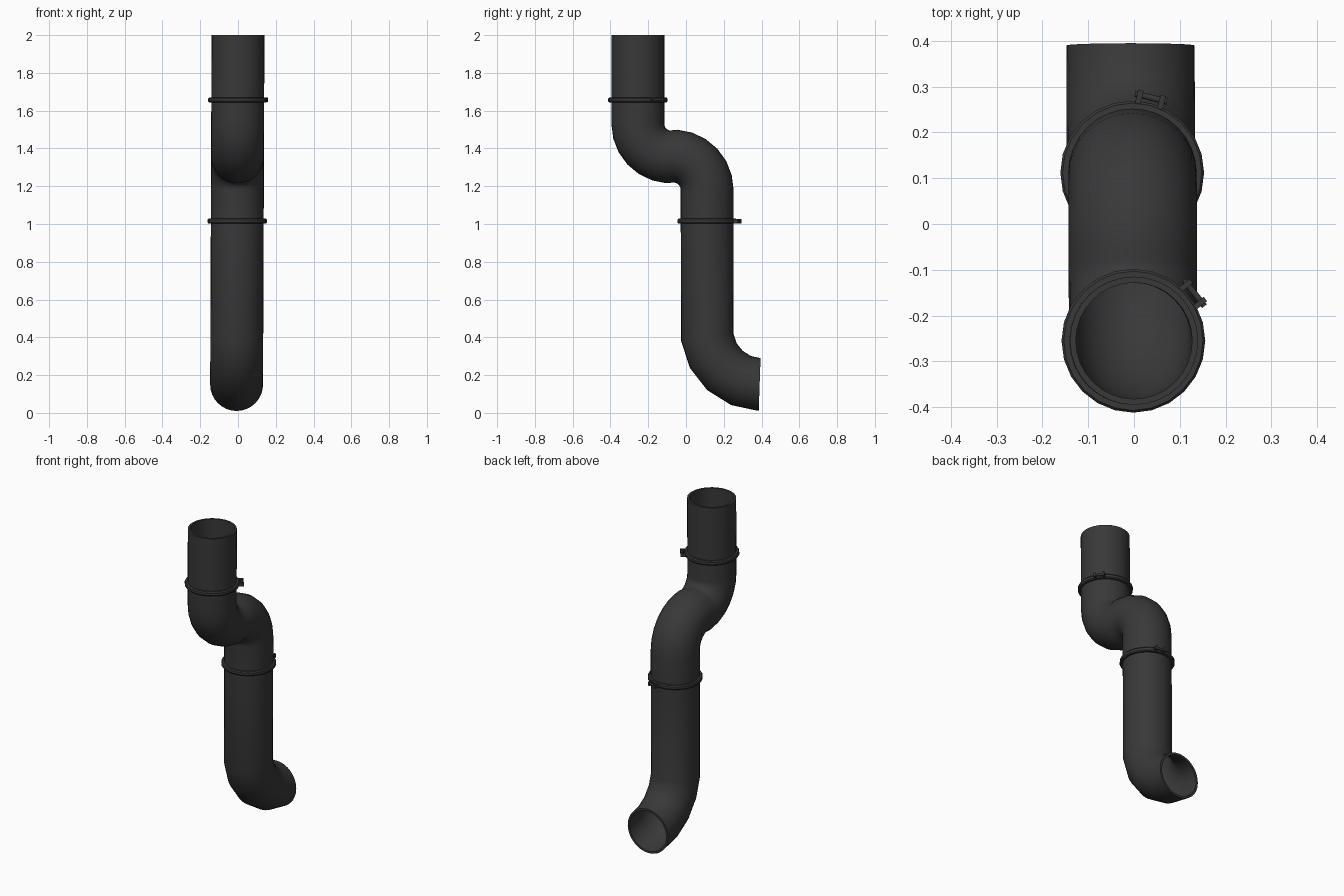
import bpy, bmesh
from math import sin, cos, pi, radians
from mathutils import Vector, Matrix

if "Cube" in bpy.data.objects:
    bpy.data.objects.remove(bpy.data.objects["Cube"])

R, WALL = 0.14, 0.013
X = Vector((1, 0, 0))


def material(name, value):
    m = bpy.data.materials.new(name)
    m.use_nodes = True
    m.diffuse_color = (value, value, value, 1)
    m.node_tree.nodes["Principled BSDF"].inputs["Base Color"].default_value = m.diffuse_color
    return m


DARK = material("dark grey metal", 0.04)


def finish(name, bm, angle):
    bmesh.ops.recalc_face_normals(bm, faces=bm.faces)
    mesh = bpy.data.meshes.new(name)
    bm.to_mesh(mesh)
    bm.free()
    mesh.materials.append(DARK)
    ob = bpy.data.objects.new(name, mesh)
    bpy.context.collection.objects.link(ob)
    bpy.ops.object.select_all(action="DESELECT")
    ob.select_set(True)
    bpy.context.view_layer.objects.active = ob
    bpy.ops.object.shade_smooth_by_angle(angle=radians(angle))
    return ob


def add_rings(bm, rings, sides):
    """Skin a closed loop of circles given as (centre, in-plane axis, radius)."""
    loops = []
    for c, axis, r in rings:
        turns = [2 * pi * i / sides for i in range(sides)]
        loops.append([bm.verts.new(c + X * r * sin(t) + axis * r * cos(t)) for t in turns])
    for a, b in zip(loops, loops[1:] + loops[:1]):
        for i in range(sides):
            j = (i + 1) % sides
            bm.faces.new((a[i], a[j], b[j], b[i]))


def station(y, z, lean=0):
    """A point on the pipe's centre line; lean turns its cross-section."""
    a = radians(lean)
    return Vector((-0.008 * (1 - z / 2), y, z)), Vector((0, cos(a), sin(a)))


def bend(y, z, radius, start, stop, steps, side):
    """Stations along an arc; side -1 turns out of vertical, 1 back into it."""
    out = []
    for i in range(steps + 1):
        d = start + (stop - start) * i / steps
        a = radians(d)
        out.append(station(y + side * radius * cos(a), z + side * radius * sin(a), d))
    return out


def pipe(name, stations):
    bm = bmesh.new()
    rings = [(c, n, R) for c, n in stations]
    rings += [(c, n, R - WALL) for c, n in reversed(stations)]
    add_rings(bm, rings, 32)
    return finish(name, bm, 40)


def clamp(name, y, z, direction):
    # Band with chamfered edges
    c = station(y, z)[0]
    bm = bmesh.new()
    profile = [(0.136, -0.013), (0.152, -0.013), (0.157, -0.007),
               (0.157, 0.007), (0.152, 0.013), (0.136, 0.013)]
    add_rings(bm, [(c + Vector((0, 0, h)), Vector((0, 1, 0)), r) for r, h in profile], 24)
    finish(name + "_band", bm, 25)

    # Two lugs joined by a bolt, set tangent to the band
    bm = bmesh.new()
    frame = Matrix.Translation(c) @ Matrix.Rotation(radians(direction), 4, "Z")
    for s in (-1, 1):
        place = Matrix.Translation((0.165, s * 0.025, 0)) @ Matrix.Diagonal((0.03, 0.012, 0.024, 1))
        bmesh.ops.create_cube(bm, size=1, matrix=frame @ place)
    turn = Matrix.Translation((0.169, 0, 0)) @ Matrix.Rotation(pi / 2, 4, "X")
    bmesh.ops.create_cone(bm, cap_ends=True, segments=10, radius1=0.007, radius2=0.007,
                          depth=0.072, matrix=frame @ turn)
    finish(name + "_bolt", bm, 40)


# Pipe sections, from the top down
pipe("upper_pipe", [station(-0.255, 2), station(-0.255, 1.657)])
pipe("offset_bend", [station(-0.255, 1.657)]
     + bend(-0.08, 1.53, 0.175, 0, 86, 6, -1)
     + bend(-0.068, 1.18, 0.18, 86, 0, 6, 1)
     + [station(0.112, 1.015)])
pipe("lower_pipe_and_outlet", [station(0.112, 1.015)]
     + bend(0.40, 0.44, 0.29, 8, 88, 4, -1))

# Clamps over the joints
clamp("upper_clamp", -0.255, 1.657, 38)
clamp("lower_clamp", 0.112, 1.015, 76)
